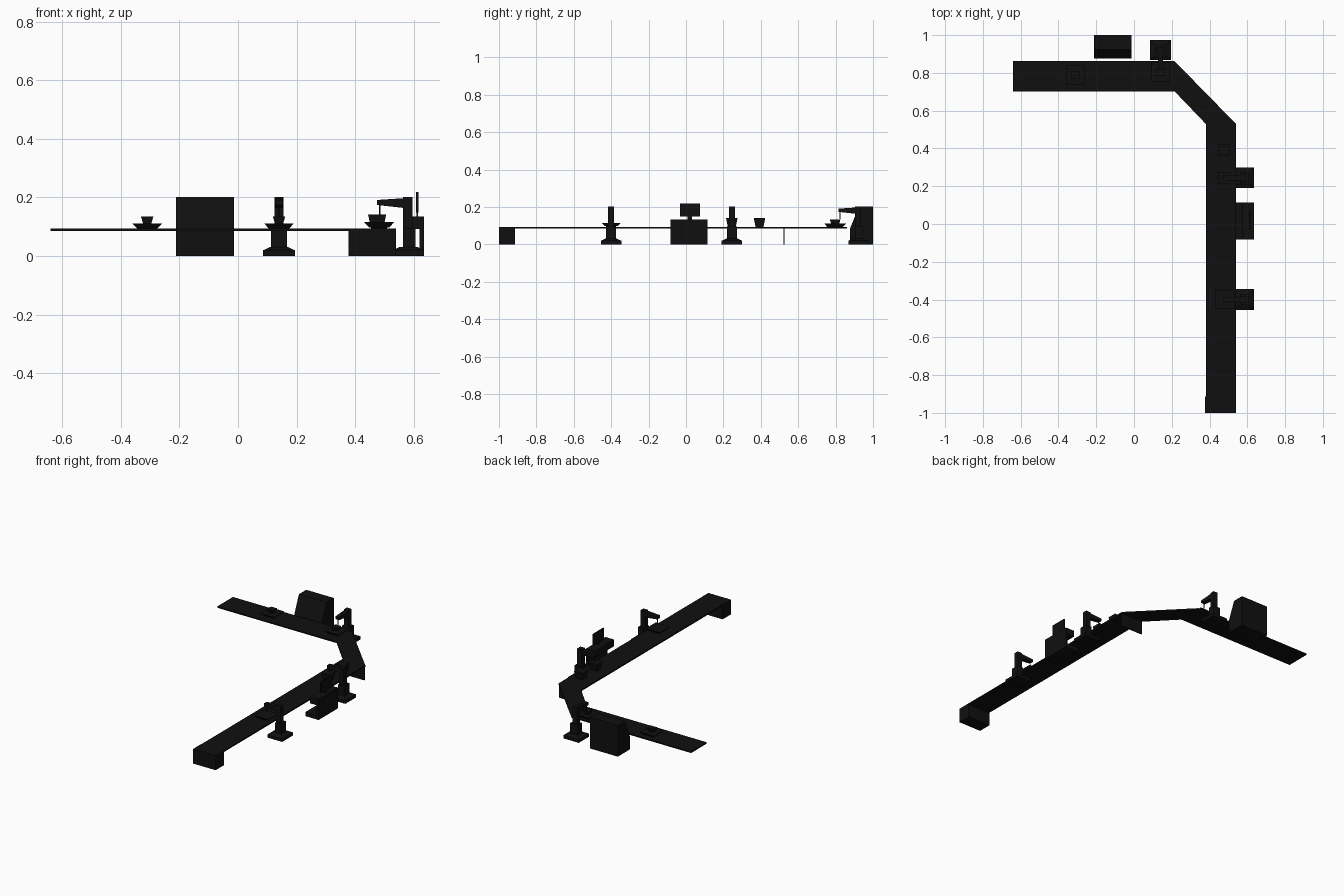
import bpy, bmesh, math
from mathutils import Matrix, Vector

if "Cube" in bpy.data.objects:
    bpy.data.objects.remove(bpy.data.objects["Cube"])

mat = bpy.data.materials.new("dark")
mat.diffuse_color = (0.005, 0.005, 0.005, 1)
mat.use_nodes = True
mat.node_tree.nodes["Principled BSDF"].inputs["Base Color"].default_value = mat.diffuse_color


def finish(name, bm, m=Matrix()):
    bmesh.ops.recalc_face_normals(bm, faces=bm.faces)
    me = bpy.data.meshes.new(name)
    bm.to_mesh(me)
    bm.free()
    me.materials.append(mat)
    ob = bpy.data.objects.new(name, me)
    ob.matrix_world = m
    bpy.context.collection.objects.link(ob)


def prism(name, pts, offset, m=Matrix()):
    # extrude a flat polygon along an offset vector
    bm = bmesh.new()
    f = bm.faces.new([bm.verts.new(p) for p in pts])
    r = bmesh.ops.extrude_face_region(bm, geom=[f])
    vs = [v for v in r["geom"] if isinstance(v, bmesh.types.BMVert)]
    bmesh.ops.translate(bm, verts=vs, vec=Vector(offset))
    finish(name, bm, m)


def box(name, x0, x1, y0, y1, z0, z1, m=Matrix()):
    prism(name, [(x0, y0, z0), (x1, y0, z0), (x1, y1, z0), (x0, y1, z0)],
          (0, 0, z1 - z0), m)


def frustum(name, x, y, z0, z1, half0, half1, m=Matrix()):
    bm = bmesh.new()
    bmesh.ops.create_cone(bm, cap_ends=True, segments=4, radius1=half0 * math.sqrt(2),
                          radius2=half1 * math.sqrt(2), depth=z1 - z0,
                          matrix=Matrix.Translation((x, y, (z0 + z1) / 2))
                          @ Matrix.Rotation(math.pi / 4, 4, 'Z'))
    finish(name, bm, m)


# conveyor belt with an angled corner
zb, zt = 0.085, 0.094
path = [(0.38, -1), (0.54, -1), (0.54, 0.53), (0.215, 0.862), (-0.64, 0.862),
        (-0.64, 0.702), (0.215, 0.702), (0.38, 0.53)]
prism("conveyor_belt", [(x, y, zb) for x, y in path], (0, 0, zt - zb))

# supports under the belt
box("end_support", 0.377, 0.54, -1, -0.913, 0, 0.093)
box("corner_support_panel", 0.38, 0.54, 0.521, 0.527, 0, zb)


def dispenser(x, y, turn):
    m = Matrix.Translation((x, y, 0)) @ Matrix.Rotation(turn, 4, 'Z')
    box("dispenser_base", -0.053, 0.053, -0.055, 0.055, 0, 0.02, m)
    frustum("dispenser_base_top", 0, 0, 0.02, 0.031, 0.0525, 0.03, m)
    box("dispenser_lower_column", -0.018, 0.024, -0.027, 0.027, 0.03, 0.095, m)
    box("dispenser_column", -0.018, 0.014, -0.016, 0.016, 0.095, 0.202, m)
    # tapered arm reaching over the belt
    prism("dispenser_arm", [(-0.018, -0.014, 0.164), (-0.018, -0.014, 0.197),
                            (-0.107, -0.014, 0.191), (-0.107, -0.014, 0.174)],
          (0, 0.028, 0), m)
    box("dispenser_nozzle", -0.1, -0.096, -0.002, 0.002, 0.135, 0.176, m)


dispenser(0.582, -0.4, 0)
dispenser(0.582, 0.245, 0)
dispenser(0.14, 0.922, math.pi / 2)


# square dishes and cups riding the belt
def dish(x, y, z=0.093):
    frustum("dish", x, y, z, z + 0.018, 0.034, 0.051)


dish(0.482, -0.4, 0.097)
box("dish_foot", 0.455, 0.509, -0.427, -0.373, 0.093, 0.098)
for x, y in ((-0.31, 0.79), (0.14, 0.805)):
    dish(x, y)
    frustum("small_cup", x, y, 0.11, 0.134, 0.014, 0.021)
for y in (0.245, 0.393):
    frustum("cup", 0.475, y, 0.093, 0.142, 0.021, 0.031)

# control console, C-shaped in profile, with screen
prism("control_console", [(x, -0.083, z) for x, z in (
    (0.54, 0), (0.635, 0), (0.635, 0.134), (0.572, 0.134), (0.572, 0.092),
    (0.62, 0.092), (0.62, 0.026), (0.54, 0.026))], (0, 0.198, 0))
box("screen_stem", 0.609, 0.615, 0.009, 0.031, 0.13, 0.16)
box("screen", 0.608, 0.616, -0.032, 0.074, 0.148, 0.219)

# large machine with a sloped front
prism("machine_cabinet", [(-0.212, y, z) for y, z in (
    (0.877, 0), (1.0, 0), (1.0, 0.202), (0.925, 0.202), (0.877, 0.085))], (0.198, 0, 0))
